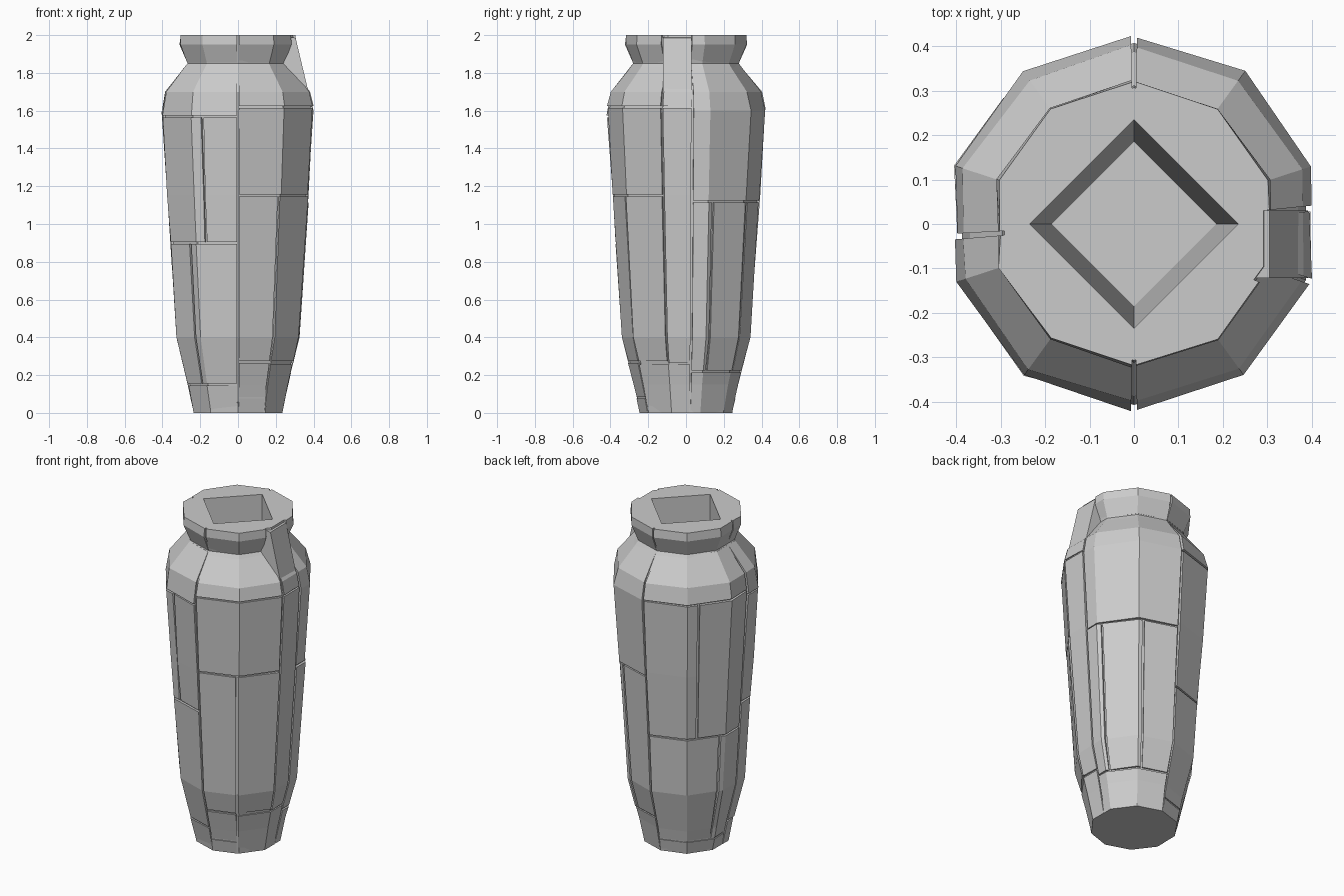
import bpy, bmesh, math, random
from mathutils import Vector

random.seed(4)
cube = bpy.data.objects.get("Cube")
if cube:
    bpy.data.objects.remove(cube, do_unlink=True)

stone = bpy.data.materials.new("grey_stone")
stone.use_nodes = True
GREY = (0.6, 0.6, 0.6, 1)
stone.diffuse_color = GREY
stone.node_tree.nodes["Principled BSDF"].inputs["Base Color"].default_value = GREY

SIDE = 36        # degrees per side of the ten-sided vase
CORNER = 18
# (height, corner radius) of the outside
PROFILE = [(0, .245), (.15, .278), (.4, .34), (1.15, .392), (1.6, .422),
           (1.7, .402), (1.85, .28), (1.95, .323), (2, .318)]


def radius(z):
    for (z0, r0), (z1, r1) in zip(PROFILE, PROFILE[1:]):
        if z <= z1:
            return r0 + (r1 - r0) * (z - z0) / (z1 - z0)
    return PROFILE[-1][1]


def on_vase(angle, z, scale=1.0):
    off = (angle - CORNER) % SIDE - SIDE / 2
    r = radius(z) * scale * math.cos(math.radians(SIDE / 2)) / math.cos(math.radians(off))
    a = math.radians(angle)
    return Vector((r * math.cos(a), r * math.sin(a), z))


def finish(name, bm):
    bmesh.ops.recalc_face_normals(bm, faces=bm.faces)
    me = bpy.data.meshes.new(name)
    bm.to_mesh(me)
    bm.free()
    me.materials.append(stone)
    ob = bpy.data.objects.new(name, me)
    bpy.context.collection.objects.link(ob)
    return ob


def hull(name, points):
    bm = bmesh.new()
    for p in points:
        bm.verts.new(p)
    bmesh.ops.convex_hull(bm, input=bm.verts)
    return finish(name, bm)


def lathe(name, scale):
    bm = bmesh.new()
    rings = [[bm.verts.new(on_vase(CORNER + SIDE * i, z, 1 if z in (0, 1.85) else scale))
              for i in range(10)] for z, r in PROFILE]
    for low, high in zip(rings, rings[1:]):
        for i in range(10):
            j = (i + 1) % 10
            bm.faces.new((low[i], low[j], high[j], high[i]))
    bm.faces.new(rings[0])
    bm.faces.new(rings[-1])
    return finish(name, bm)


def slab(name, a0, a1, z0, z1):
    """Curved stone plate with a thin gap all round and sunken edges."""
    gap_a, gap_z = 0.9, 0.005
    corners = [CORNER + SIDE * i for i in range(-1, 22)]
    angles = [a0 + gap_a] + [c for c in corners if a0 + 3 < c < a1 - 3] + [a1 - gap_a]
    low = z0 + (gap_z if z0 > 0 else 0)
    high = z1 - (gap_z if z1 < 2 else 0)
    heights = [low] + [z for z, r in PROFILE if z0 + .03 < z < z1 - .03] + [high]
    bm = bmesh.new()
    grid = [[bm.verts.new(on_vase(a, z, random.uniform(.99, 1.01))) for a in angles]
            for z in heights]
    for r0, r1 in zip(grid, grid[1:]):
        for i in range(len(angles) - 1):
            bm.faces.new((r0[i], r0[i + 1], r1[i + 1], r1[i]))
    border = [e for e in bm.edges if e.is_boundary]
    sunk = bmesh.ops.extrude_edge_only(bm, edges=border)["geom"]
    for v in sunk:
        if isinstance(v, bmesh.types.BMVert):
            v.co.x *= .92
            v.co.y *= .92
    return finish(name, bm)


# Solid core with a four-sided well
core = lathe("vase_core", .965)
well = hull("well_cutter", [(r * x, r * y, z) for z, r in ((.15, .185), (2.01, .235))
                            for x, y in ((1, 0), (0, 1), (-1, 0), (0, -1))])
well.hide_render = True
cut = core.modifiers.new("well", 'BOOLEAN')
cut.object = well
cut.solver = 'EXACT'
bpy.context.view_layer.update()
cut_mesh = bpy.data.meshes.new_from_object(core.evaluated_get(bpy.context.evaluated_depsgraph_get()))
core.modifiers.clear()
core.data = cut_mesh
bpy.data.objects.remove(well, do_unlink=True)

# Plates: start angle, end angle, then the heights where they are split
COLUMNS = {
    "front_left": [(270, 342, (1.15, 1.62, 1.85)), (270, 304, (0, .08, .27, 1.15)),
                   (304, 342, (.27, 1.15)), (304, 365, (0, .26)),
                   (342, 365, (.26, 1.62, 1.85))],
    "back_left": [(365, 450, (0, .22)), (365, 382, (.22, 1.12)), (382, 418, (.22, 1.12)),
                  (418, 450, (.22, 1.12)), (365, 450, (1.12, 1.85))],
    "back_right": [(90, 184, (0, .08)), (90, 157, (.08, .75)), (157, 184, (.08, .75)),
                   (90, 135, (.75, 1.6)), (135, 184, (.75, 1.6)), (90, 184, (1.6, 1.85))],
    "front_right": [(184, 270, (0, .15)), (184, 226, (.15, .9)), (226, 270, (.15, .9)),
                    (184, 242, (.9, 1.57)), (242, 270, (.9, 1.57)), (184, 270, (1.57, 1.85))],
}
for side, plates in COLUMNS.items():
    count = 0
    for a0, a1, cuts in plates:
        for z0, z1 in zip(cuts, cuts[1:]):
            count += 1
            slab(f"{side}_plate_{count}", a0, a1, z0, z1)

# Rim pieces, leaving a chipped gap beside the wedge
for name, a0, a1 in (("front_left", 270, 336), ("back_left", 365, 450),
                     ("back_right", 90, 184), ("front_right", 184, 270)):
    slab(name + "_rim", a0, a1, 1.85, 2)

# Sloping wedge that bridges the shoulder and the rim
hull("rim_wedge", [(x, y, z) for y in (-.122, .03)
                   for x, z in ((.24, 1.62), (.392, 1.62), (.305, 1.985), (.24, 1.995))])
